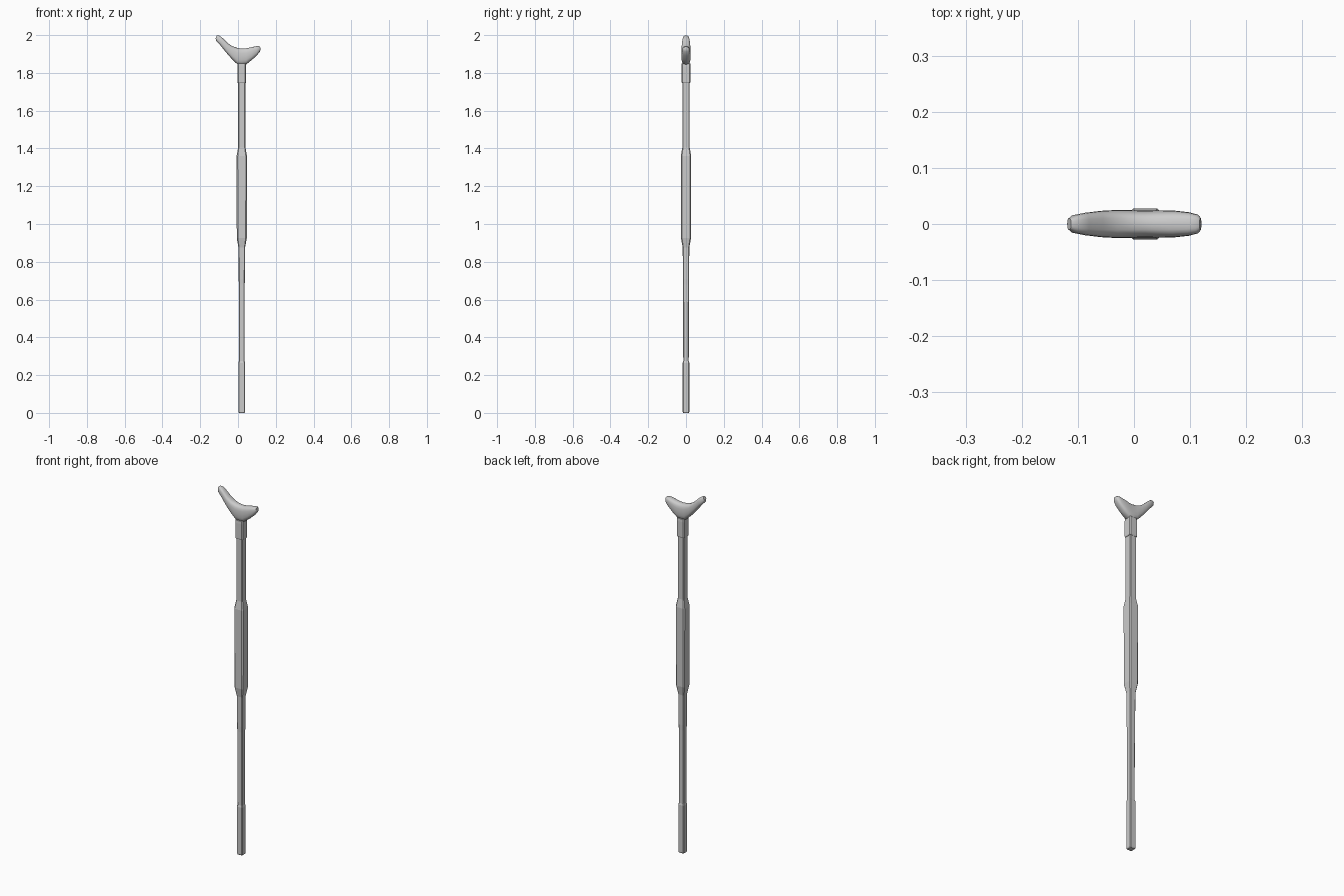
import bpy, math

if "Cube" in bpy.data.objects:
    bpy.data.objects.remove(bpy.data.objects["Cube"])

CX = 0.02  # shaft axis


def make_object(name, verts, faces):
    me = bpy.data.meshes.new(name)
    me.from_pydata(verts, [], faces)
    me.update()
    ob = bpy.data.objects.new(name, me)
    bpy.context.collection.objects.link(ob)
    return ob


def loft(name, rings):
    n = len(rings[0])
    verts = [v for r in rings for v in r]
    faces = []
    for i in range(len(rings) - 1):
        for j in range(n):
            k = (j + 1) % n
            faces.append((i * n + j, i * n + k, (i + 1) * n + k, (i + 1) * n + j))
    faces.append(tuple(reversed(range(n))))
    faces.append(tuple((len(rings) - 1) * n + j for j in range(n)))
    return make_object(name, verts, faces)


def square_ring(z, h):
    # square with chamfered corners
    c = h * 0.22
    a = h - c
    pts = [(h, -a), (h, a), (a, h), (-a, h), (-h, a), (-h, -a), (-a, -h), (a, -h)]
    return [(CX + x, y, z) for x, y in pts]


def post(name, profile):
    return loft(name, [square_ring(z, h) for z, h in profile])


# Straight parts stacked from the floor up: (height, half width)
post("foot_tip", [(0, 0.0145), (0.006, 0.0175), (0.265, 0.0175), (0.275, 0.015)])
post("lower_shaft", [(0.27, 0.0145), (0.68, 0.0155), (0.71, 0.0165), (0.88, 0.0175), (0.9, 0.018)])
post("grip_sleeve", [(0.875, 0.0175), (0.925, 0.0265), (1.36, 0.0275), (1.405, 0.0195)])
post("upper_shaft", [(1.40, 0.0195), (1.76, 0.0195)])
post("collar", [(1.747, 0.021), (1.752, 0.0235), (1.835, 0.0235), (1.85, 0.0225)])

# Curved handle: top x, top z, bottom x, bottom z, half width
stations = [
    (-0.112, 1.999, -0.119, 1.983, 0.010), (-0.098, 1.997, -0.115, 1.969, 0.016),
    (-0.080, 1.983, -0.095, 1.948, 0.020), (-0.055, 1.958, -0.062, 1.907, 0.0235),
    (-0.030, 1.941, -0.033, 1.874, 0.025), (-0.003, 1.932, -0.003, 1.845, 0.0245),
    (0.020, 1.929, 0.020, 1.843, 0.024), (0.042, 1.930, 0.043, 1.845, 0.0245),
    (0.068, 1.935, 0.073, 1.868, 0.024), (0.095, 1.941, 0.100, 1.892, 0.021),
    (0.110, 1.942, 0.116, 1.913, 0.017), (0.117, 1.939, 0.120, 1.925, 0.011)]


def handle_ring(tx, tz, bx, bz, w, n=20, p=2.8):
    ring = []
    for i in range(n):
        a = 2 * math.pi * i / n
        c, s = math.cos(a), math.sin(a)
        y = w * math.copysign(abs(c) ** (2 / p), c)
        t = 0.5 + 0.5 * math.copysign(abs(s) ** (2 / p), s)
        ring.append((bx + (tx - bx) * t, y, bz + (tz - bz) * t))
    return ring


handle = loft("handle", [handle_ring(*s) for s in stations])
bpy.ops.object.select_all(action='DESELECT')
handle.select_set(True)
bpy.context.view_layer.objects.active = handle
bpy.ops.object.shade_smooth_by_angle(angle=math.radians(40))
